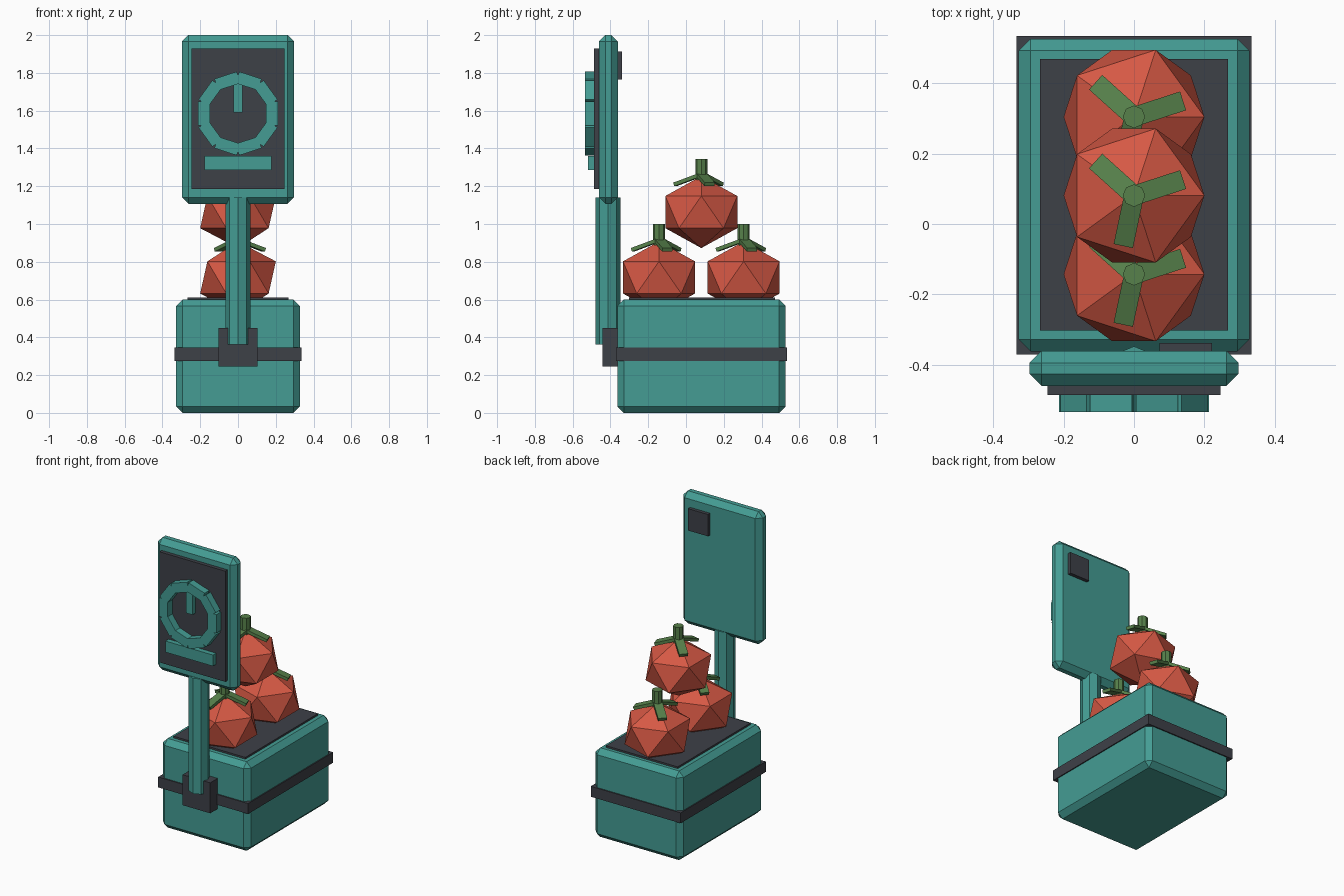
import bpy
from math import radians, sin, cos, tau
from mathutils import Matrix, Vector

if "Cube" in bpy.data.objects:
    bpy.data.objects.remove(bpy.data.objects["Cube"], do_unlink=True)


def material(name, rgb):
    m = bpy.data.materials.new(name)
    m.use_nodes = True
    m.diffuse_color = (*rgb, 1)
    m.node_tree.nodes["Principled BSDF"].inputs["Base Color"].default_value = (*rgb, 1)
    return m


TEAL = material("teal", (0.058, 0.335, 0.295))
DARK = material("charcoal", (0.048, 0.052, 0.064))
RED = material("tomato red", (0.67, 0.098, 0.058))
GREEN = material("leaf green", (0.095, 0.22, 0.07))


def finish(name, mat):
    ob = bpy.context.object
    ob.name = name
    ob.data.materials.append(mat)
    return ob


def box(name, mat, x, y, z, chamfer=0):
    """Box between the (low, high) limits on each axis."""
    lims = (x, y, z)
    bpy.ops.mesh.primitive_cube_add(size=1)
    ob = finish(name, mat)
    size = Vector([b - a for a, b in lims])
    ob.data.transform(Matrix.Diagonal((*size, 1)))
    ob.location = [(a + b) / 2 for a, b in lims]
    if chamfer:
        mod = ob.modifiers.new("chamfer", "BEVEL")
        mod.width = chamfer
        mod.segments = 1
    return ob


def post(name, mat, x, y, z, radius):
    bpy.ops.mesh.primitive_cylinder_add(
        vertices=8, radius=radius, depth=z[1] - z[0], location=(x, y, sum(z) / 2))
    return finish(name, mat)


def sym(half):
    return (-half, half)


# Base housing with band, weighing plate and post bracket
box("base_housing", TEAL, sym(0.328), (-0.363, 0.527), (0, 0.6), 0.034)
box("base_band", DARK, sym(0.335), (-0.371, 0.535), (0.275, 0.345))
box("weighing_plate", DARK, sym(0.267), (-0.303, 0.47), (0.58, 0.612))
box("post_bracket", DARK, sym(0.103), (-0.443, -0.36), (0.245, 0.45))
post("display_post", TEAL, 0, -0.413, (0.363, 1.14), 0.065)

# Display head
box("display_housing", TEAL, sym(0.297), (-0.461, -0.361), (1.107, 2.0), 0.034)
box("display_screen", DARK, sym(0.246), (-0.486, -0.45), (1.185, 1.93))
box("rear_label_plate", DARK, (0.073, 0.222), (-0.37, -0.338), (1.765, 1.912))
box("readout_bar", TEAL, sym(0.177), (-0.52, -0.48), (1.285, 1.36))

# Dial ring made of short bars, with a pointer
DIAL_Z, MID = 1.585, 0.181
for i in range(10):
    a = tau * (i + 0.5) / 10
    seg = box("dial_segment", TEAL, sym(0.0625), (-0.535, -0.48), sym(0.032))
    seg.location.x = MID * sin(a)
    seg.location.z = DIAL_Z + MID * cos(a)
    seg.rotation_euler.y = a
box("dial_pointer", TEAL, sym(0.025), (-0.52, -0.48), (1.59, 1.745))


# Tomatoes with a stem and three drooping leaves
def tomato(y, z):
    bpy.ops.mesh.primitive_ico_sphere_add(subdivisions=1, radius=0.224, location=(0, y, z))
    finish("tomato", RED).scale.z = 0.85
    post("tomato_stem", GREEN, 0, y, (z + 0.15, z + 0.282), 0.032)
    for deg in (18, 138, 258):
        leaf = box("tomato_leaf", GREEN, sym(0.075), sym(0.028), sym(0.01))
        a = radians(deg)
        leaf.location = (0.073 * cos(a), y + 0.073 * sin(a), z + 0.172)
        leaf.rotation_euler = (0, radians(20), a)


tomato(-0.143, 0.717)
tomato(0.305, 0.717)
tomato(0.081, 1.063)
